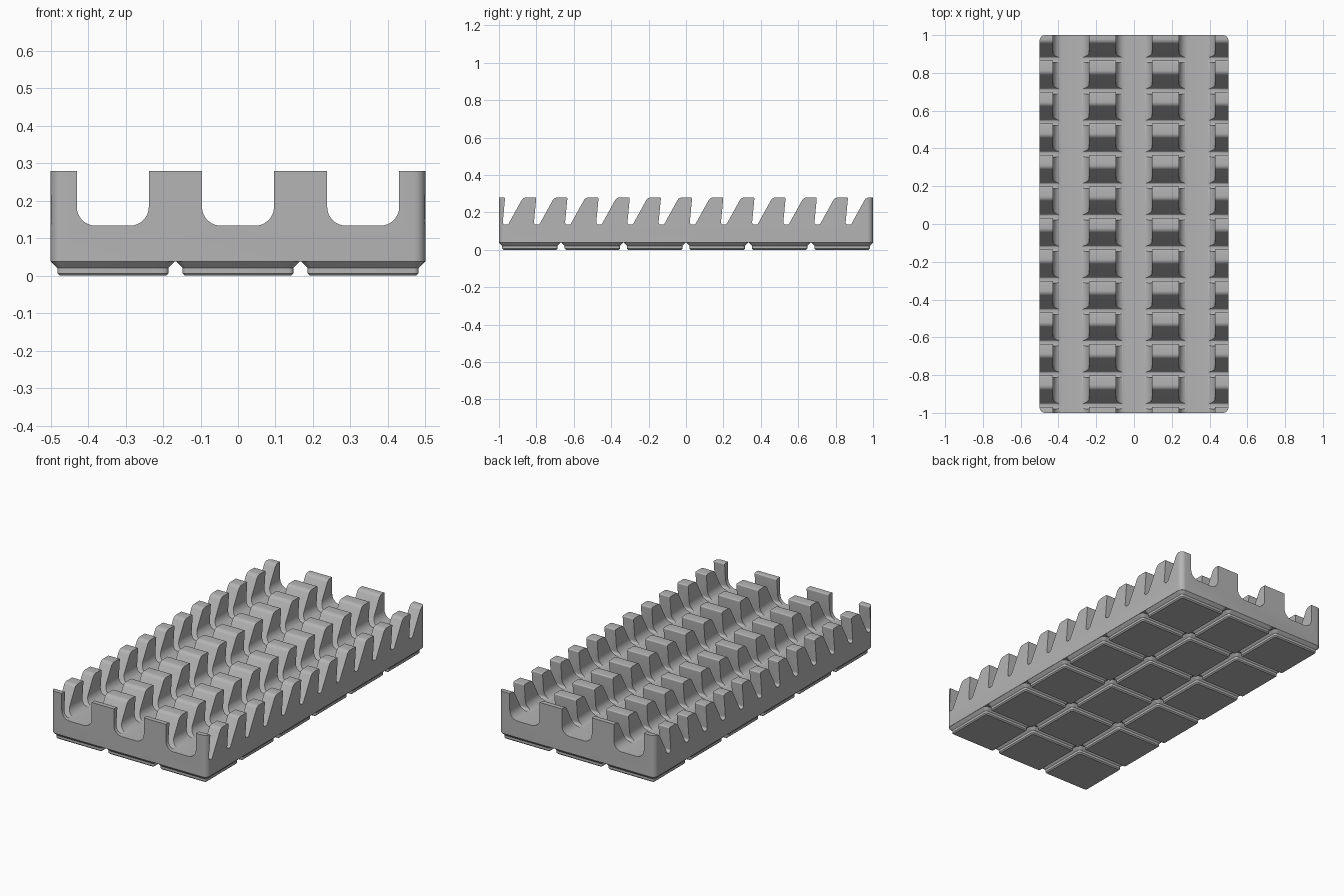
import bpy, bmesh, math
from mathutils import Vector

if "Cube" in bpy.data.objects:
    bpy.data.objects.remove(bpy.data.objects["Cube"], do_unlink=True)

grey = bpy.data.materials.new("plain grey")
grey.use_nodes = True
colour = (0.46, 0.46, 0.46, 1)
grey.diffuse_color = colour
grey.node_tree.nodes["Principled BSDF"].inputs["Base Color"].default_value = colour

PITCH = 0.334       # spacing of the feet
TOP, FLOOR, BASE = 0.28, 0.135, 0.038


def fillet(points, steps=6):
    """Round the corners of a closed outline given as (u, v, radius)."""
    out = []
    for i, (u, v, r) in enumerate(points):
        p = Vector((u, v))
        if r == 0:
            out.append(p)
            continue
        a = (Vector(points[i - 1][:2]) - p).normalized()
        b = (Vector(points[(i + 1) % len(points)][:2]) - p).normalized()
        half = a.angle(b) / 2
        centre = p + (a + b).normalized() * r / math.sin(half)
        start = p + a * r / math.tan(half) - centre
        turn = start.angle_signed(p + b * r / math.tan(half) - centre)
        for k in range(steps + 1):
            t = -turn * k / steps
            out.append(centre + Vector((start.x * math.cos(t) - start.y * math.sin(t),
                                        start.x * math.sin(t) + start.y * math.cos(t))))
    return out


def rounded_rect(w, d, r):
    return fillet([(-w, -d, r), (w, -d, r), (w, d, r), (-w, d, r)])


def loft(bm, rings, cap_end=True):
    loops = [[bm.verts.new(p) for p in ring] for ring in rings]
    for low, high in zip(loops, loops[1:]):
        for i in range(len(low)):
            bm.faces.new((low[i - 1], low[i], high[i], high[i - 1]))
    bm.faces.new(loops[0][::-1])
    if cap_end:
        bm.faces.new(loops[-1])


def make_object(name, bm, closed=True):
    if closed:
        bmesh.ops.recalc_face_normals(bm, faces=bm.faces)
    mesh = bpy.data.meshes.new(name)
    bm.to_mesh(mesh)
    bm.free()
    mesh.materials.append(grey)
    ob = bpy.data.objects.new(name, mesh)
    bpy.context.collection.objects.link(ob)
    return ob


def smooth(ob):
    bpy.ops.object.select_all(action='DESELECT')
    ob.select_set(True)
    bpy.context.view_layer.objects.active = ob
    bpy.ops.object.shade_smooth_by_angle(angle=math.radians(30))


# Toothed block: saw-shaped side profile run across the full width
profile = [(1.1, BASE, 0), (-1.1, BASE, 0), (-1.1, TOP, 0)]
for k in range(12):
    y = -0.967 + k / 6
    profile += [(y, TOP, 0.006), (y - 0.014, FLOOR, 0.012),
                (y + 0.016, FLOOR, 0.012), (y + 0.096, TOP, 0.03)]
profile.append((1.1, TOP, 0))
outline = fillet(profile)
bm = bmesh.new()
loft(bm, [[(x, p.x, p.y) for p in outline] for x in (-0.55, 0.55)])
block = make_object("toothed_block", bm)

# Outer shape with rounded corners
bm = bmesh.new()
loft(bm, [[(p.x, p.y, z) for p in rounded_rect(0.5, 1, 0.03)] for z in (-0.1, 0.5)])
outer = make_object("outer_shape_cutter", bm)

# Three round-bottomed channels along the length
bm = bmesh.new()
for x in (-PITCH, 0, PITCH):
    section = fillet([(x - 0.096, 0.4, 0), (x - 0.096, 0.1335, 0.05),
                      (x + 0.096, 0.1335, 0.05), (x + 0.096, 0.4, 0)], 8)
    loft(bm, [[(p.x, y, p.y) for p in section] for y in (-1.2, 1.2)])
channels = make_object("channel_cutter", bm)

for cutter, operation in ((outer, 'INTERSECT'), (channels, 'DIFFERENCE')):
    mod = block.modifiers.new(cutter.name, 'BOOLEAN')
    mod.object, mod.operation, mod.solver = cutter, operation, 'EXACT'

# Apply the cuts and drop the helpers
bpy.context.view_layer.update()
cut_mesh = bpy.data.meshes.new_from_object(
    block.evaluated_get(bpy.context.evaluated_depsgraph_get()))
block.modifiers.clear()
block.data = cut_mesh
for cutter in (outer, channels):
    bpy.data.objects.remove(cutter, do_unlink=True)
smooth(block)

# Grid of stepped feet under the block
steps = ((0, 0.1415, 0.0064), (0.0064, 0.148, 0.0127),
         (0.0207, 0.148, 0.0127), (BASE, 0.165, 0.03))
bm = bmesh.new()
for i in range(3):
    for j in range(6):
        cx, cy = (i - 1) * PITCH, (j - 2.5) * PITCH
        loft(bm, [[(cx + p.x, cy + p.y, z) for p in rounded_rect(w, w, r)]
                  for z, w, r in steps], cap_end=False)
feet = make_object("feet", bm, closed=False)
smooth(feet)
